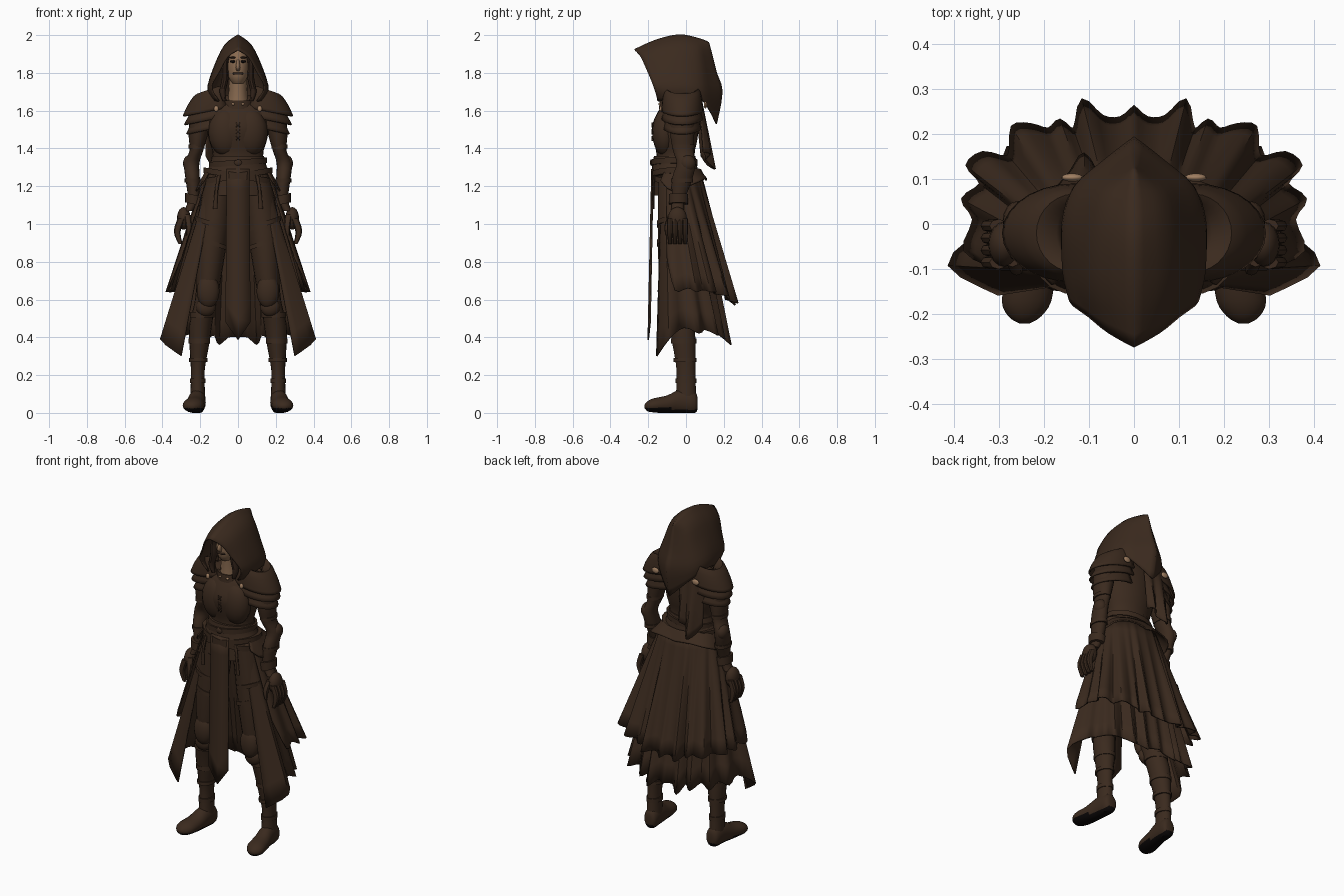
import bpy
import bmesh
from math import sin, cos, pi, radians
from mathutils import Vector, Matrix

cube = bpy.data.objects.get("Cube")
if cube:
    bpy.data.objects.remove(cube, do_unlink=True)


def make_material(name, red, green, blue):
    material = bpy.data.materials.new(name)
    material.use_nodes = True
    color = (red, green, blue, 1)
    material.diffuse_color = color
    shader = next(n for n in material.node_tree.nodes if n.type == "BSDF_PRINCIPLED")
    shader.inputs["Base Color"].default_value = color
    shader.inputs["Roughness"].default_value = 0.9
    return material


brown = make_material("dark brown cloth", 0.043, 0.023, 0.013)
skin = make_material("skin", 0.25, 0.145, 0.08)
hair = make_material("hair", 0.034, 0.018, 0.011)
brass = make_material("brass", 0.35, 0.21, 0.12)
black = make_material("black sole", 0.003, 0.002, 0.002)


def finish(name, bm, material, mirror=False, thickness=0):
    """Turn a bmesh into a smooth shaded object."""
    bmesh.ops.remove_doubles(bm, verts=bm.verts, dist=0.0002)
    bmesh.ops.recalc_face_normals(bm, faces=bm.faces)
    mesh = bpy.data.meshes.new(name)
    bm.to_mesh(mesh)
    bm.free()
    mesh.materials.append(material)
    mesh.shade_smooth()
    mesh.set_sharp_from_angle(angle=radians(42))
    part = bpy.data.objects.new(name, mesh)
    bpy.context.scene.collection.objects.link(part)
    if mirror:
        part.modifiers.new("mirror", "MIRROR")
    if thickness:
        solid = part.modifiers.new("thickness", "SOLIDIFY")
        solid.thickness = thickness
        solid.offset = 0
    return part


def spline(points, steps):
    """Smooth path through points of any dimension."""
    pts = [Vector(p) for p in points]
    last = len(pts) - 1
    path = []
    for i in range(last):
        a, b, c, d = pts[max(i - 1, 0)], pts[i], pts[i + 1], pts[min(i + 2, last)]
        for step in range(steps):
            t = step / steps
            bend = (a * 2 - b * 5 + c * 4 - d) * t * t + (b * 3 - a - c * 3 + d) * t ** 3
            path.append((b * 2 + (c - a) * t + bend) * 0.5)
    path.append(pts[last])
    return path


def grid(name, rows, material, closed=False, **options):
    """Skin rows of points with quads; closed rows also get end caps."""
    bm = bmesh.new()
    table = [[bm.verts.new(p) for p in row] for row in rows]
    count = len(table[0])
    for low, high in zip(table, table[1:]):
        for i in range(count if closed else count - 1):
            j = (i + 1) % count
            bm.faces.new((low[i], low[j], high[j], high[i]))
    if closed:
        bm.faces.new(table[0])
        bm.faces.new(table[-1])
    return finish(name, bm, material, **options)


def loft(name, rings, material, sides=18, steps=3, arc=None, tilt=0, lying=False, **options):
    """Loft ellipses (x, y, z, radius, radius), level or lying along y."""
    if arc:
        angles = [radians(-arc + 2 * arc * i / sides) for i in range(sides + 1)]
    else:
        angles = [2 * pi * i / sides for i in range(sides)]
    rows = []
    for x, y, z, wide, deep in spline(rings, steps):
        if lying:
            rows.append([(x + wide * cos(a), y, max(0, z + deep * sin(a))) for a in angles])
        else:
            rows.append([(x + wide * cos(a), y + deep * sin(a), z + tilt * cos(a)) for a in angles])
    return grid(name, rows, material, closed=not arc, **options)


def drape(name, top, hem, material, steps=3, rows=8, **options):
    """Cloth hanging from a top line to a hem line."""
    tops, hems = spline(top, steps), spline(hem, steps)
    sheet = [[a.lerp(b, r / rows) for a, b in zip(tops, hems)] for r in range(rows + 1)]
    return grid(name, sheet, material, **options)


def ellipsoid(name, center, size, material, mirror=True):
    bm = bmesh.new()
    place = Matrix.Translation(center) @ Matrix.Diagonal((*size, 1))
    bmesh.ops.create_uvsphere(bm, u_segments=16, v_segments=10, radius=1, matrix=place)
    return finish(name, bm, material, mirror=mirror)


def band(name, x, y, z, wide, deep, height, mirror=True, tilt=0):
    """Strap around a limb or the waist."""
    half = height / 2
    rings = [(x, y, z - half, wide, deep), (x, y, z + half, wide, deep)]
    return loft(name, rings, brown, steps=1, tilt=tilt, mirror=mirror)


# Head, face and hair
loft("head", [(0, -.11, 1.745, .03, .04), (0, -.1, 1.78, .052, .07), (0, -.085, 1.85, .06, .09),
              (0, -.07, 1.92, .05, .08), (0, -.06, 1.95, .02, .04)], skin)
loft("neck", [(0, -.06, 1.6, .07, .08), (0, -.07, 1.68, .052, .065), (0, -.08, 1.78, .048, .057)], skin)
loft("nose", [(0, -.17, 1.87, .006, .006), (0, -.18, 1.83, .012, .02), (0, -.17, 1.81, .008, .01)], skin)
ellipsoid("eye", (.026, -.165, 1.86), (.016, .006, .007), black)
ellipsoid("eyebrow", (.027, -.16, 1.881), (.02, .008, .005), hair)
ellipsoid("lips", (0, -.166, 1.797), (.03, .009, .008), hair, mirror=False)
loft("hair_lock", [(.045, -.12, 1.93, .015, .04), (.068, -.125, 1.85, .016, .035),
                   (.068, -.135, 1.77, .018, .03), (.082, -.14, 1.7, .016, .02), (.07, -.14, 1.65, .01, .012)],
     hair, sides=10, mirror=True)

# Hood: arches from the front rim to the back seam, ridge first
arches = [
    [(0, -.272, 1.922), (.055, -.24, 1.885), (.098, -.205, 1.81), (.14, -.17, 1.725), (.1, -.145, 1.65)],
    [(0, -.16, 1.972), (.07, -.145, 1.925), (.118, -.13, 1.83), (.155, -.105, 1.72), (.135, -.1, 1.66)],
    [(0, -.04, 2), (.07, -.03, 1.945), (.12, -.02, 1.84), (.154, 0, 1.74), (.155, 0, 1.69)],
    [(0, .05, 1.985), (.06, .055, 1.935), (.1, .07, 1.82), (.13, .08, 1.72), (.125, .08, 1.66)],
    [(0, .11, 1.965), (.03, .1, 1.92), (.052, .12, 1.8), (.07, .135, 1.7), (.068, .125, 1.6)],
    [(0, .12, 1.955), (0, .135, 1.9), (0, .16, 1.8), (0, .19, 1.7), (0, .16, 1.53)],
]
columns = zip(*[spline(arch, 3) for arch in arches])
grid("hood", [spline(column, 3) for column in columns], brown, mirror=True, thickness=.008)

# Tunic, bust, collar and lacing
loft("tunic", [(0, -.05, 1.15, .175, .125), (0, -.05, 1.25, .165, .115), (0, -.055, 1.36, .133, .1),
               (0, -.056, 1.44, .152, .115), (0, -.056, 1.52, .168, .124), (0, -.035, 1.61, .18, .105),
               (0, -.025, 1.65, .14, .085), (0, -.03, 1.68, .07, .07)], brown, sides=28)
ellipsoid("bust", (.065, -.113, 1.485), (.092, .066, .125), brown)
loft("collar", [(0, -.045, 1.61, .095, .1), (0, -.055, 1.655, .082, .085)], brown, steps=1)
for i in range(3):
    z = 1.44 + .035 * i
    for side in (-1, 1):
        drape("lacing", [(-.01 * side, -.178, z), (-.01 * side, -.178, z + .007)],
              [(.01 * side, -.178, z + .02), (.01 * side, -.178, z + .027)], brown,
              steps=1, rows=1, thickness=.008)
ellipsoid("collar_clasp", (.025, -.138, 1.635), (.008, .008, .007), brass)
ellipsoid("front_buckle", (.115, -.13, 1.61), (.012, .01, .016), brass)
ellipsoid("back_buckle", (.137, .103, 1.63), (.024, .009, .018), brass)

# Layered shoulder plates
plates = [[(1.69, .03, .06), (1.715, .085, .085), (1.66, .13, .1), (1.6, .158, .105)],
          [(1.63, .11, .085), (1.555, .152, .105)],
          [(1.57, .11, .08), (1.505, .14, .095)]]
for plate in plates:
    loft("shoulder_plate", [(.13, -.02, z, wide, deep) for z, wide, deep in plate], brown,
         arc=115, tilt=-.03, mirror=True, thickness=.01)

# Arms and gloves
loft("arm", [(.19, -.02, 1.62, .06, .07), (.21, -.02, 1.48, .052, .065), (.22, -.015, 1.39, .036, .055),
             (.245, 0, 1.32, .04, .05), (.24, -.02, 1.24, .038, .055), (.235, -.04, 1.13, .03, .035),
             (.26, -.045, 1.07, .025, .035)], brown, mirror=True)
ellipsoid("elbow_pad", (.257, .008, 1.32), (.034, .043, .045), brown)
band("upper_arm_strap", .22, -.015, 1.41, .043, .06, .02)
band("forearm_strap", .24, -.02, 1.23, .042, .059, .02)
band("glove_cuff", .235, -.04, 1.13, .045, .052, .05, tilt=.01)
ellipsoid("palm", (.287, -.045, 1.03), (.036, .05, .06), brown)
for i in range(4):
    y = -.085 + .027 * i
    loft("finger", [(.3, y, 1.03, .02, .015), (.322, y, .96, .018, .014), (.305, y, .895, .011, .01)],
         brown, sides=8, mirror=True)
loft("thumb", [(.27, -.08, 1.05, .016, .015), (.26, -.1, .99, .016, .014), (.265, -.1, .94, .009, .009)],
     brown, sides=8, mirror=True)

# Legs, knee pads and boots
loft("leg", [(.1, -.05, 1.22, .08, .1), (.13, -.05, 1, .088, .1), (.145, -.06, .85, .078, .09),
             (.158, -.06, .68, .063, .078), (.175, -.05, .58, .056, .068), (.197, -.025, .47, .06, .068),
             (.205, -.01, .36, .052, .062), (.213, 0, .22, .036, .05), (.213, 0, .08, .04, .055)],
     brown, mirror=True)
ellipsoid("knee_pad", (.158, -.11, .645), (.06, .04, .09), brown)
ellipsoid("knee_pad_lower_plate", (.17, -.095, .56), (.052, .033, .05), brown)
band("boot_top", .19, -.035, .52, .065, .073, .03)
band("calf_strap", .204, -.012, .38, .057, .068, .025)
band("shin_strap", .21, -.005, .28, .049, .061, .02)
band("ankle_strap", .213, 0, .17, .042, .056, .025)
for z in (.9, 1):
    band("thigh_strap", .138, -.055, z, .09, .1, .025, tilt=.03)
boot = loft("boot_foot", [(.21, .062, .05, .02, .025), (.212, .045, .055, .04, .06), (.217, -.03, .06, .045, .065),
                          (.227, -.1, .045, .052, .048), (.238, -.17, .04, .055, .038), (.242, -.205, .035, .036, .026),
                          (.243, -.22, .035, .012, .008)], brown, lying=True, mirror=True)
boot.data.materials.append(black)
for face in boot.data.polygons:
    if face.center.z < .024:
        face.material_index = 1


# Pleated coat skirts: half hems from the front edge to the back seam
def skirt(name, start, top_z, wide, deep, hem):
    last = len(hem) - 1
    turns = [radians(start + (180 - start) * i / last) for i in range(last + 1)]
    top = [(wide * sin(a), -.05 - deep * cos(a), top_z) for a in turns]
    drape(name, top, hem, brown, mirror=True, thickness=.008)


skirt("upper_skirt", 65, 1.28, .17, .125, [
    (.3, -.1, .82), (.375, -.06, .65), (.355, .01, .66), (.38, .055, .64), (.34, .09, .65), (.37, .13, .64),
    (.335, .158, .64), (.278, .15, .63), (.27, .215, .62), (.23, .22, .62), (.19, .21, .62), (.165, .23, .6),
    (.133, .21, .6), (.115, .275, .58), (.07, .238, .59), (.03, .235, .59), (0, .26, .57)])
skirt("lower_skirt", 48, 1.26, .16, .115, [
    (.3, -.155, .3), (.41, -.09, .39), (.34, -.01, .45), (.345, .07, .42), (.29, .1, .44), (.28, .17, .41),
    (.21, .15, .43), (.17, .205, .39), (.125, .18, .41), (.1, .238, .36), (.05, .2, .4), (0, .225, .4)])
skirt("hip_flap", 62, 1.29, .165, .125, [
    (.18, -.135, 1.23), (.222, -.07, 1.175), (.2, .06, 1.22), (.1, .105, 1.24), (0, .108, 1.23)])

# Front panel and the short drape on the back
drape("front_panel", [(-.06, -.175, 1.29), (0, -.18, 1.29), (.06, -.175, 1.29)],
      [(-.066, -.19, .48), (0, -.2, .385), (.066, -.19, .48)], brown, steps=1, thickness=.008)
drape("back_drape", [(-.01, .07, 1.66), (-.04, .08, 1.66), (-.07, .08, 1.66),
                     (-.11, .08, 1.66), (-.14, .07, 1.66), (-.17, .05, 1.65)],
      [(-.02, .09, 1.38), (-.045, .13, 1.37), (-.075, .105, 1.34),
       (-.11, .155, 1.29), (-.14, .115, 1.31), (-.17, .08, 1.36)], brown, thickness=.008)

# Waist sash, belts and hanging straps
loft("waist_sash", [(0, -.06, 1.27, .172, .125), (0, -.06, 1.31, .15, .118), (0, -.06, 1.36, .138, .11)],
     brown, sides=28)
band("upper_belt", 0, -.06, 1.325, .153, .124, .03, mirror=False, tilt=.012)
for slant in (-.03, .03):
    band("crossed_belt", 0, -.055, 1.255, .183, .132, .03, mirror=False, tilt=slant)
ellipsoid("belt_buckle", (0, -.185, 1.325), (.02, .006, .016), brown, mirror=False)
loft("hanging_strap", [(.1, -.168, 1.26, .01, .006), (.115, -.174, 1.17, .009, .006), (.12, -.172, 1.08, .012, .006)],
     brown, sides=8, mirror=True)
